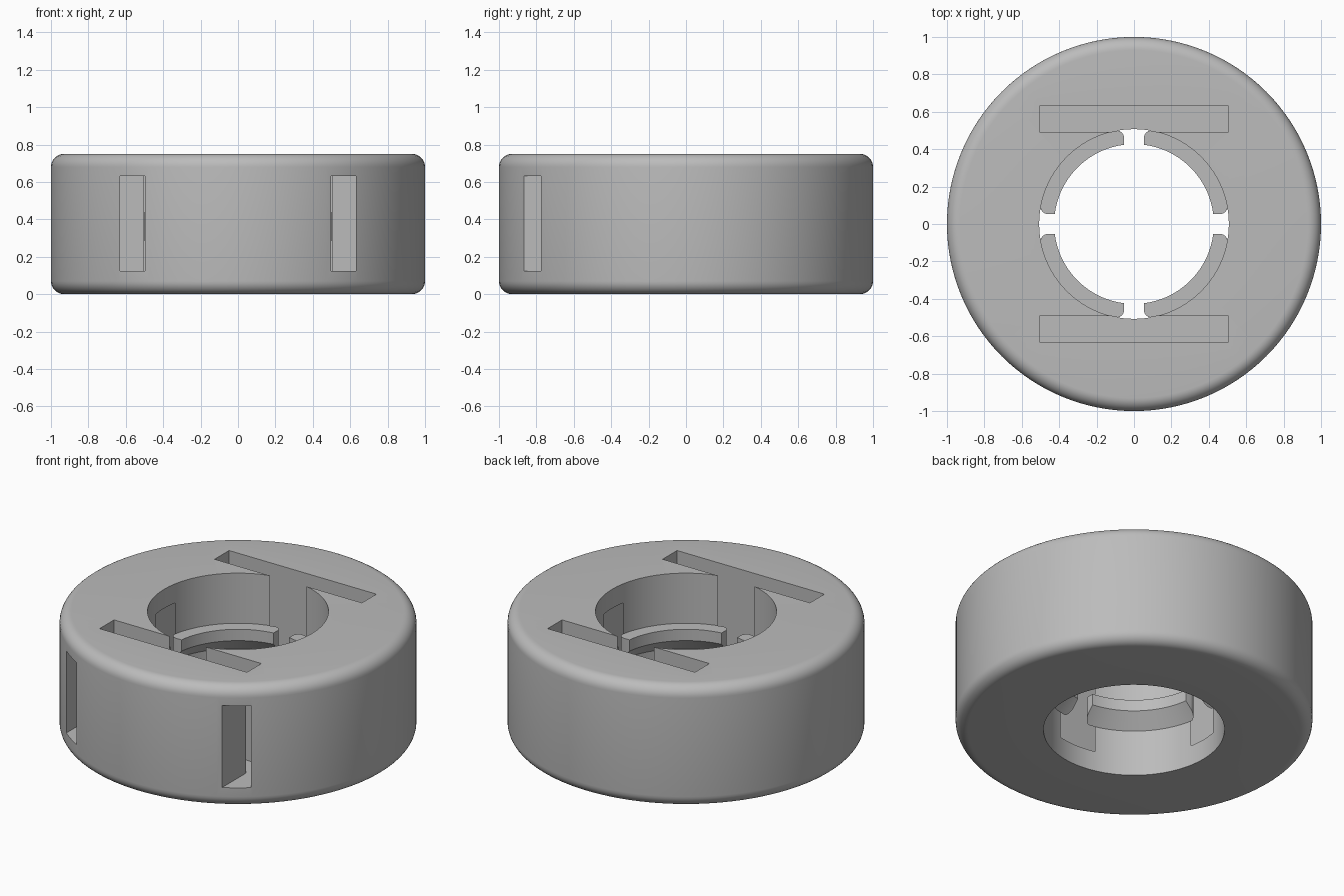
import bpy, bmesh, math

if "Cube" in bpy.data.objects:
    bpy.data.objects.remove(bpy.data.objects["Cube"], do_unlink=True)

SEGMENTS = 128
HEIGHT, BORE, FILLET = 0.75, 0.507, 0.07
SLOT_IN, SLOT_OUT, SLOT_FLOOR = 0.491, 0.632, 0.125

grey = bpy.data.materials.new("plain grey")
grey.use_nodes = True
grey.diffuse_color = (0.5, 0.5, 0.5, 1)
grey.node_tree.nodes["Principled BSDF"].inputs["Base Color"].default_value = grey.diffuse_color


def finish(name, bm):
    bmesh.ops.recalc_face_normals(bm, faces=bm.faces)
    mesh = bpy.data.meshes.new(name)
    bm.to_mesh(mesh)
    bm.free()
    mesh.materials.append(grey)
    obj = bpy.data.objects.new(name, mesh)
    bpy.context.collection.objects.link(obj)
    return obj


def revolve(name, profile):
    """Spin a closed (radius, z) profile around the z axis."""
    bm = bmesh.new()
    rings = []
    for i in range(SEGMENTS):
        a = 2 * math.pi * i / SEGMENTS
        rings.append([bm.verts.new((r * math.cos(a), r * math.sin(a), z)) for r, z in profile])
    n = len(profile)
    for i in range(SEGMENTS):
        a, b = rings[i], rings[(i + 1) % SEGMENTS]
        for j in range(n):
            k = (j + 1) % n
            bm.faces.new((a[j], b[j], b[k], a[k]))
    return finish(name, bm)


def prism(name, outline, z0, z1):
    """Extrude a plan outline between two heights."""
    bm = bmesh.new()
    face = bm.faces.new([bm.verts.new((x, y, z0)) for x, y in outline])
    top = bmesh.ops.extrude_face_region(bm, geom=[face])["geom"]
    bmesh.ops.translate(bm, vec=(0, 0, z1 - z0),
                        verts=[v for v in top if isinstance(v, bmesh.types.BMVert)])
    return finish(name, bm)


def box(name, x0, x1, y0, y1, z0, z1):
    return prism(name, [(x0, y0), (x1, y0), (x1, y1), (x0, y1)], z0, z1)


def cut(obj, cutters):
    bpy.context.view_layer.objects.active = obj
    for cutter in cutters:
        mod = obj.modifiers.new("cut", 'BOOLEAN')
        mod.operation, mod.solver, mod.object = 'DIFFERENCE', 'EXACT', cutter
        bpy.ops.object.modifier_apply(modifier=mod.name)
        bpy.data.objects.remove(cutter, do_unlink=True)


def smooth(obj):
    bpy.ops.object.select_all(action='DESELECT')
    obj.select_set(True)
    bpy.context.view_layer.objects.active = obj
    bpy.ops.object.shade_smooth_by_angle(angle=math.radians(30))


# Ring body with rounded outer edges
def fillet(zc, start):
    for i in range(9):
        a = math.radians(start + 90 * i / 8)
        yield 1 - FILLET + FILLET * math.cos(a), zc + FILLET * math.sin(a)


body = revolve("ring_body", [(BORE, 0), *fillet(FILLET, -90),
                             *fillet(HEIGHT - FILLET, 0), (BORE, HEIGHT)])

# Plate slots: one pair open at the top, one pair open at the front
slots = []
for s in (-1, 1):
    lo, hi = sorted((s * SLOT_IN, s * SLOT_OUT))
    slots.append(box("top_slot_cutter", -0.504, 0.504, lo, hi, SLOT_FLOOR, 1))
    lo, hi = sorted((s * 0.498, s * SLOT_OUT))
    slots.append(box("front_slot_cutter", lo, hi, -1.1, 0.5, SLOT_FLOOR, 0.632))
cut(body, slots)
smooth(body)

# Retaining lip in the bore, chamfered underneath
lip = revolve("retaining_lip", [(BORE, 0.285), (BORE, 0.44), (0.427, 0.44), (0.427, 0.37)])

# Four gaps with rounded outer corners split the lip
edge = [(0.053, 0.3)]
for i in range(7):
    a = math.radians(15 * i)
    edge.append((0.093 - 0.04 * math.cos(a), 0.46 + 0.04 * math.sin(a)))
edge.append((0.093, 0.6))
gap = edge + [(-x, y) for x, y in reversed(edge)]
gaps = []
for q in range(4):
    c, s = round(math.cos(q * math.pi / 2)), round(math.sin(q * math.pi / 2))
    gaps.append(prism("gap_cutter", [(c * x - s * y, s * x + c * y) for x, y in gap], 0.2, 0.6))
cut(lip, gaps)
smooth(lip)
